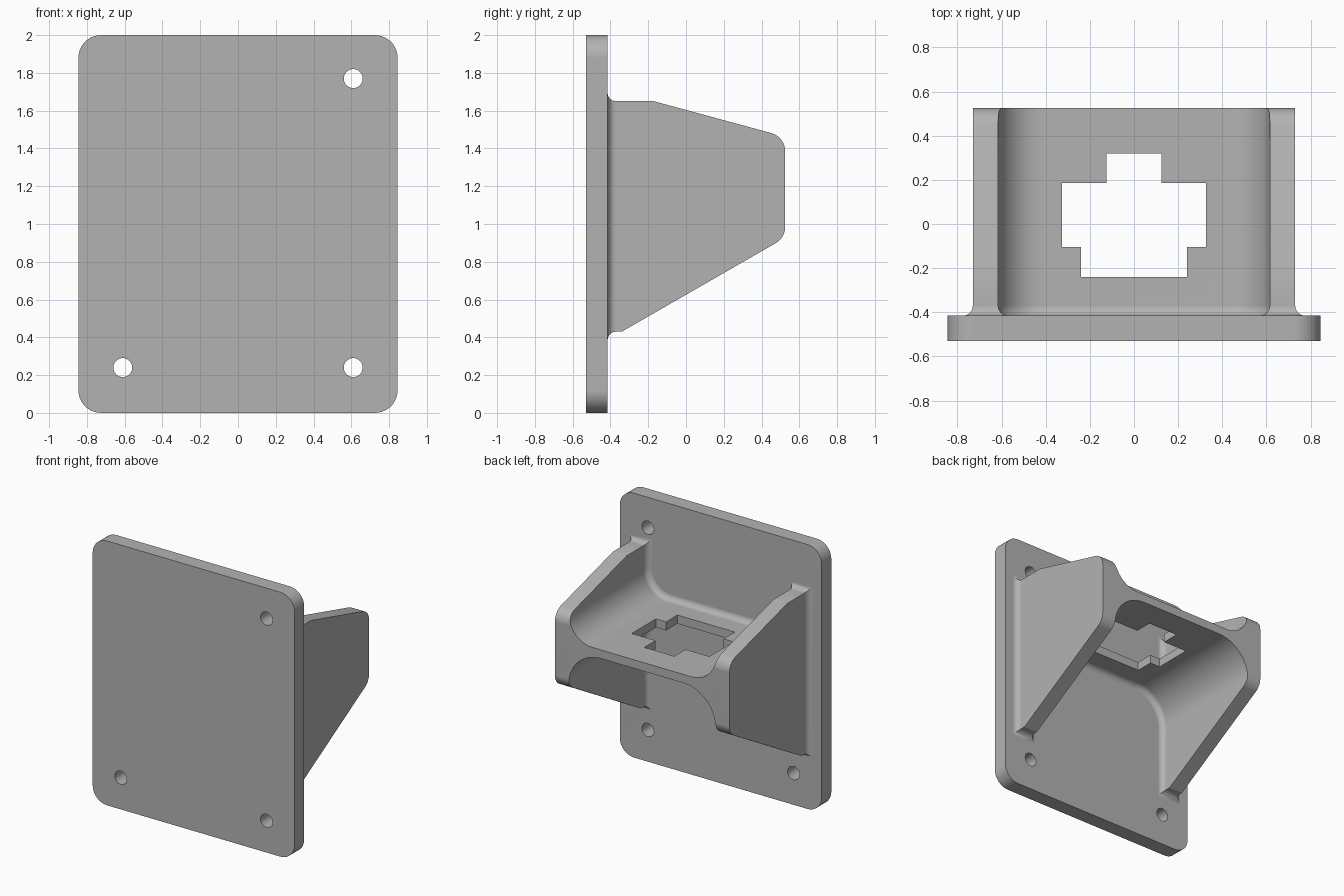
import bpy
import bmesh
from math import sin, cos, pi, radians

cube = bpy.data.objects.get("Cube")
if cube:
    bpy.data.objects.remove(cube, do_unlink=True)

grey = bpy.data.materials.new("plain grey")
grey.use_nodes = True
colour = (0.45, 0.45, 0.45, 1)
grey.diffuse_color = colour
grey.node_tree.nodes["Principled BSDF"].inputs["Base Color"].default_value = colour

BACK = -0.415     # rear face of the plate
FILLET = 0.045    # small radius where the bracket meets the plate


def arc(cx, cy, r, start, end, n=8):
    """Points on an arc, angles in degrees."""
    angles = [radians(start + (end - start) * i / n) for i in range(n + 1)]
    return [(cx + r * cos(a), cy + r * sin(a)) for a in angles]


def loft(name, rings):
    """Closed solid through rings that all have the same number of points."""
    bm = bmesh.new()
    loops = [[bm.verts.new(p) for p in ring] for ring in rings]
    for a, b in zip(loops, loops[1:]):
        for i in range(len(a)):
            j = (i + 1) % len(a)
            bm.faces.new((a[i], a[j], b[j], b[i]))
    bm.faces.new(loops[0])
    bm.faces.new(loops[-1])
    bmesh.ops.recalc_face_normals(bm, faces=bm.faces)
    mesh = bpy.data.meshes.new(name)
    bm.to_mesh(mesh)
    bm.free()
    mesh.materials.append(grey)
    obj = bpy.data.objects.new(name, mesh)
    bpy.context.collection.objects.link(obj)
    return obj


def extrude(name, profile, axis, low, high):
    """Extrude a 2D profile along x, y or z."""
    place = {"x": lambda p, t: (t, p[0], p[1]),
             "y": lambda p, t: (p[0], t, p[1]),
             "z": lambda p, t: (p[0], p[1], t)}[axis]
    return loft(name, [[place(p, t) for p in profile] for t in (low, high)])


def combine(obj, tool, operation):
    """Apply a boolean and remove the tool."""
    tool.hide_render = True
    mod = obj.modifiers.new("boolean", "BOOLEAN")
    mod.operation = operation
    mod.solver = "EXACT"
    mod.object = tool
    bpy.context.view_layer.objects.active = obj
    bpy.ops.object.modifier_apply(modifier=mod.name)
    bpy.data.objects.remove(tool, do_unlink=True)


# Mounting plate with rounded corners and three screw holes
R = 0.12
corners = [(1, 1, 0), (-1, 1, 90), (-1, -1, 180), (1, -1, 270)]
outline = []
for sx, sz, a in corners:
    outline += arc(sx * (0.845 - R), 1 + sz * (1 - R), R, a, a + 90, 10)
plate = extrude("mounting_plate", outline, "y", -0.53, BACK)
for x, z in ((0.61, 1.77), (0.61, 0.24), (-0.61, 0.24)):
    hole = extrude("hole_cutter", arc(x, z, 0.05, 0, 350, 35), "y", -0.7, 0)
    combine(plate, hole, "DIFFERENCE")

# Bracket block: side silhouette crossed with the flared plan outline
F = BACK + FILLET
side = [(BACK - 0.04, 0.43 - FILLET)]
side += arc(F, 0.43 - FILLET, FILLET, 180, 90)
side += [(-0.34, 0.43)]
side += arc(0.425, 0.985, 0.1, -60, 0)
side += arc(0.425, 1.385, 0.1, 0, 75)
side += [(-0.17, 1.65)]
side += arc(F, 1.65 + FILLET, FILLET, 270, 180)
side += [(BACK - 0.04, 1.65 + FILLET)]
bracket = extrude("bracket", side, "x", -0.9, 0.9)

half = [(0.73 + FILLET, BACK - 0.05)]
half += arc(0.73 + FILLET, F, FILLET, 270, 180)
half += [(0.73, 0.7)]
plan = half + [(-x, y) for x, y in reversed(half)]
combine(bracket, extrude("plan_cutter", plan, "z", 0.1, 1.9), "INTERSECT")


# Pockets above and below the shelf, filleted into walls and plate
def pocket(floor, direction, radius):
    def section(inset, y):
        r, w = radius - inset, 0.615 - inset
        right = [(w, 1.2)] + arc(w - r, r, r, 0, -90, 12)
        pts = right + [(-x, h) for x, h in reversed(right)]
        return [(x, y, floor + direction * (h + (0 if h == 1.2 else inset)))
                for x, h in pts]
    rings = []
    for i in range(9):
        t = i / 8 * pi / 2
        rings.append(section(FILLET * (1 - sin(t)),
                             BACK - 0.0002 + FILLET * (1 - cos(t))))
    rings.append(section(0, 0.8))
    return loft("pocket_cutter", rings)


combine(bracket, pocket(1.275, 1, 0.2), "DIFFERENCE")
combine(bracket, pocket(1.21, -1, 0.27), "DIFFERENCE")

# Stepped opening through the shelf
steps = [(0.24, -0.24), (0.24, -0.105), (0.325, -0.105),
         (0.325, 0.185), (0.125, 0.185), (0.125, 0.32)]
opening = steps + [(-x, y) for x, y in reversed(steps)]
combine(bracket, extrude("opening_cutter", opening, "z", 1.1, 1.4), "DIFFERENCE")

# Join into one solid and shade
combine(plate, bracket, "UNION")
plate.name = "plate_with_bracket"
bpy.ops.object.select_all(action="DESELECT")
plate.select_set(True)
bpy.context.view_layer.objects.active = plate
bpy.ops.object.shade_smooth_by_angle(angle=radians(28))
weighted = plate.modifiers.new("weighted_normals", "WEIGHTED_NORMAL")
weighted.keep_sharp = True
